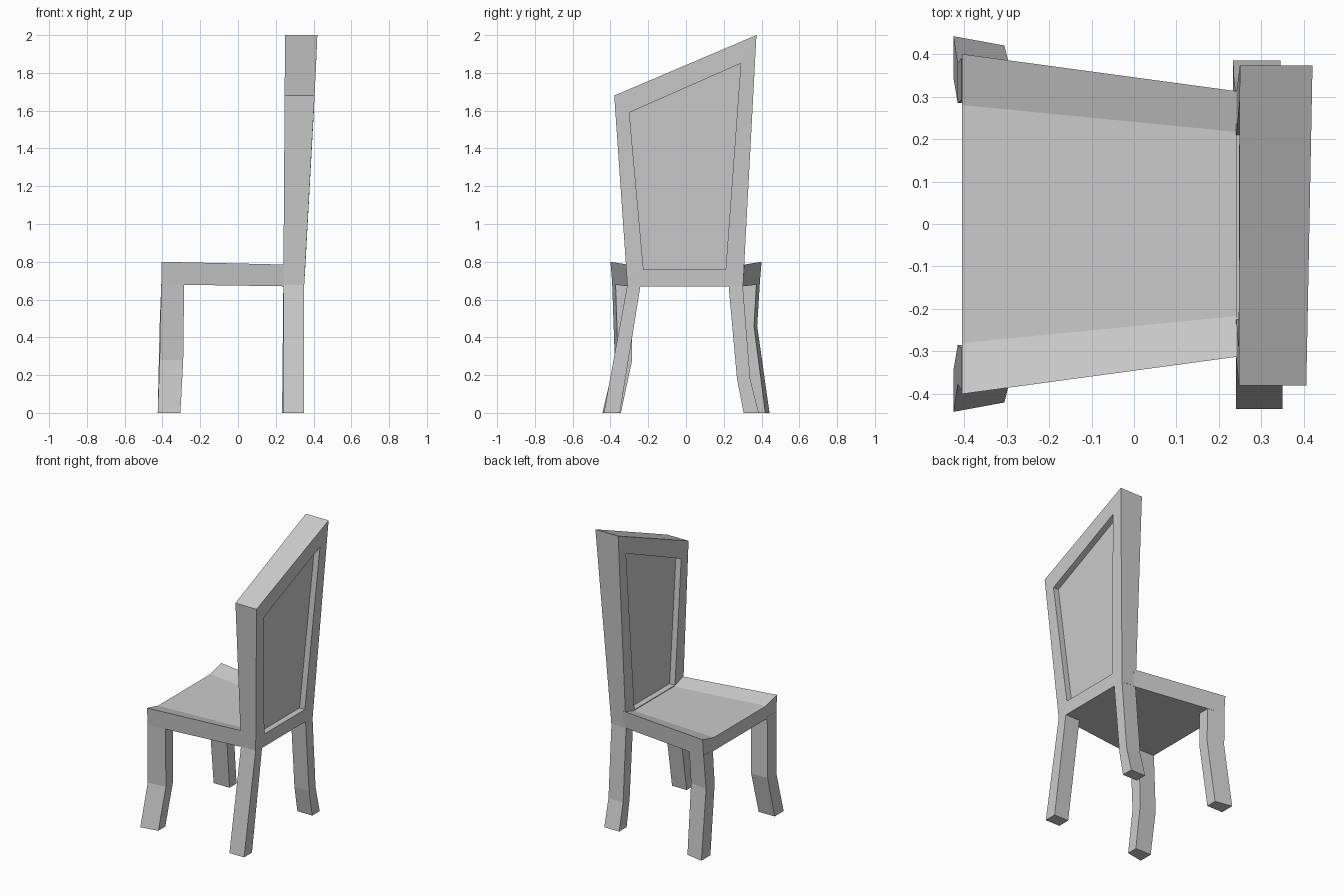
import bpy, bmesh

if "Cube" in bpy.data.objects:
    bpy.data.objects.remove(bpy.data.objects["Cube"])


def finish(name, bm):
    bmesh.ops.recalc_face_normals(bm, faces=bm.faces)
    mesh = bpy.data.meshes.new(name)
    bm.to_mesh(mesh)
    bm.free()
    obj = bpy.data.objects.new(name, mesh)
    bpy.context.collection.objects.link(obj)
    return obj


def bridge(bm, a, b):
    for i in range(len(a)):
        j = (i + 1) % len(a)
        bm.faces.new((a[i], a[j], b[j], b[i]))


def loft(name, rings):
    """Closed solid through a list of point rings."""
    bm = bmesh.new()
    loops = [[bm.verts.new(p) for p in ring] for ring in rings]
    for a, b in zip(loops, loops[1:]):
        bridge(bm, a, b)
    bm.faces.new(loops[0])
    bm.faces.new(loops[-1])
    return finish(name, bm)


def leg(name, side, sections):
    """Sections: z, front x, rear x, inner y, outer y in front, outer y behind."""
    loft(name, [[(x0, side * yi, z), (x1, side * yi, z),
                 (x1, side * y1, z), (x0, side * y0, z)]
                for z, x0, x1, yi, y0, y1 in sections])


# Seat: dished slab, narrower towards the back
def seat_profile(x, edge, flat, low, mid, top):
    return [(x, -edge + 0.01, low), (x, edge - 0.01, low), (x, edge, top),
            (x, flat, mid), (x, -flat, mid), (x, -edge, top)]


loft("seat", [seat_profile(-0.405, 0.40, 0.28, 0.68, 0.77, 0.80),
              seat_profile(0.26, 0.31, 0.215, 0.67, 0.755, 0.785)])

# Front legs: bent, flaring outwards at the foot
for label, side, knee in (("left", -1, 0.28), ("right", 1, 0.46)):
    leg("front_leg_" + label, side,
        [(0.0, -0.425, -0.305, 0.345, 0.442, 0.42),
         (knee, -0.415, -0.29, 0.285, 0.377, 0.36),
         (0.69, -0.406, -0.285, 0.292, 0.391, 0.373)])

# Back legs: one straight, one slightly bent
leg("back_leg_left", -1, [(0.0, 0.24, 0.35, 0.35, 0.435, 0.435),
                          (0.68, 0.24, 0.35, 0.24, 0.31, 0.31)])
leg("back_leg_right", 1, [(0.0, 0.233, 0.345, 0.305, 0.385, 0.385),
                          (0.18, 0.235, 0.345, 0.27, 0.34, 0.34),
                          (0.68, 0.24, 0.35, 0.225, 0.30, 0.30)])

# Backrest: slanted top, thicker upwards, recessed panel on both faces
OUTER = [(-0.31, 0.67), (0.302, 0.67), (0.373, 2.0), (-0.38, 1.68)]
INNER = [(-0.225, 0.76), (0.21, 0.76), (0.29, 1.85), (-0.30, 1.59)]


def front_x(z):
    return 0.24 + 0.009 * (z - 0.67) / 1.33


def rear_x(z):
    t = z - 0.67
    return 0.35 + 0.062 * t - 0.007 * t * t


bm = bmesh.new()
rims = []
for face_x, depth in ((front_x, 0.04), (rear_x, -0.04)):
    rim = [bm.verts.new((face_x(z), y, z)) for y, z in OUTER]
    lip = [bm.verts.new((face_x(z), y, z)) for y, z in INNER]
    panel = [bm.verts.new((face_x(z) + depth, y, z)) for y, z in INNER]
    bridge(bm, rim, lip)
    bridge(bm, lip, panel)
    bm.faces.new(panel)
    rims.append(rim)
bridge(bm, *rims)
finish("backrest", bm)
